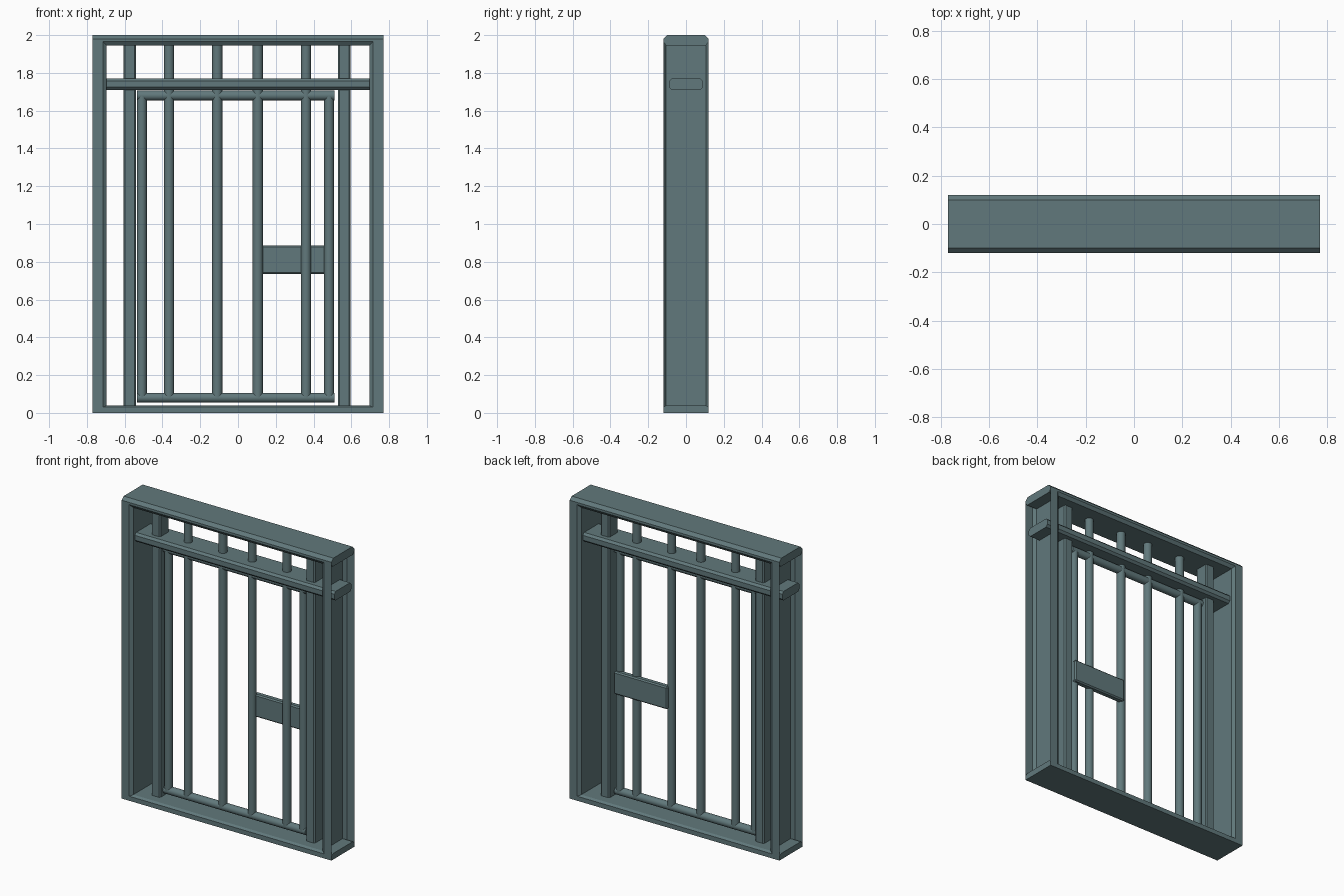
import bpy, bmesh, math
from mathutils import Matrix

if "Cube" in bpy.data.objects:
    bpy.data.objects.remove(bpy.data.objects["Cube"])

steel = bpy.data.materials.new("slate_steel")
steel.diffuse_color = (0.12, 0.19, 0.20, 1)
steel.use_nodes = True
steel.node_tree.nodes["Principled BSDF"].inputs["Base Color"].default_value = steel.diffuse_color


def finish(bm, name, smooth=False):
    me = bpy.data.meshes.new(name)
    bmesh.ops.recalc_face_normals(bm, faces=bm.faces)
    bm.to_mesh(me)
    bm.free()
    me.materials.append(steel)
    ob = bpy.data.objects.new(name, me)
    bpy.context.collection.objects.link(ob)
    if smooth:
        bpy.context.view_layer.objects.active = ob
        ob.select_set(True)
        bpy.ops.object.shade_smooth_by_angle(angle=math.radians(40))
        ob.select_set(False)
    return ob


def box(name, x0, x1, y0, y1, z0, z1, bevel=0.0, axis=None):
    """Box; bevels the edges running along one axis, or all edges."""
    bm = bmesh.new()
    size = (x1 - x0, y1 - y0, z1 - z0)
    mid = ((x0 + x1) / 2, (y0 + y1) / 2, (z0 + z1) / 2)
    bmesh.ops.create_cube(bm, size=1, matrix=Matrix.Translation(mid) @ Matrix.Diagonal((*size, 1)))
    if bevel:
        edges = [e for e in bm.edges if axis is None
                 or abs((e.verts[0].co - e.verts[1].co)[axis]) > 1e-4]
        bmesh.ops.bevel(bm, geom=edges, offset=bevel, segments=1, affect='EDGES')
    return finish(bm, name)


def rod(name, mid, length, radius, along_x=False):
    bm = bmesh.new()
    rot = Matrix.Rotation(math.pi / 2, 4, 'Y') if along_x else Matrix()
    bmesh.ops.create_cone(bm, cap_ends=True, segments=16, radius1=radius, radius2=radius,
                          depth=length, matrix=Matrix.Translation(mid) @ rot)
    return finish(bm, name, True)


def beam(name, half_profile, length):
    """Solid beam along x from the +y half of its (y, z) section."""
    ring = half_profile + [(-y, z) for y, z in reversed(half_profile)]
    bm = bmesh.new()
    ends = [[bm.verts.new((x, y, z)) for y, z in ring] for x in (-length / 2, length / 2)]
    for end in ends:
        bm.faces.new(end)
    n = len(ring)
    for i in range(n):
        j = (i + 1) % n
        bm.faces.new((ends[0][i], ends[0][j], ends[1][j], ends[1][i]))
    return finish(bm, name)


def jamb(name, side):
    """Sheet channel, open towards the outside of the frame."""
    half = [(0.77, -0.12), (0.715, -0.12), (0.695, -0.105)]
    path = half + [(x, -y) for x, y in reversed(half)]
    bm = bmesh.new()
    rows = [[bm.verts.new((side * x, y, z)) for x, y in path] for z in (0.03, 1.965)]
    for i in range(len(path) - 1):
        bm.faces.new((rows[0][i], rows[0][i + 1], rows[1][i + 1], rows[1][i]))
    return finish(bm, name)


# Outer frame
beam("top_beam", [(0.105, 1.945), (0.12, 1.965), (0.12, 1.98), (0.10, 2.0)], 1.54)
beam("sill", [(0.12, 0.0), (0.12, 0.03), (0.105, 0.04)], 1.54)
for side, label in ((-1, "left"), (1, "right")):
    jamb(label + "_jamb", side)

# Transom and door posts
box("transom", -0.77, 0.77, -0.09, 0.09, 1.71, 1.77, 0.014, 0)
for x, label in ((-0.572, "left"), (0.563, "right")):
    box(label + "_post", x - 0.033, x + 0.033, -0.048, 0.048, 0.035, 1.95, 0.008, 2)

# Door leaf: stiles and rails
for x, label in ((-0.509, "left"), (0.482, "right")):
    rod(label + "_stile", (x, 0, 0.88), 1.60, 0.026)
for z, label in ((0.08, "bottom"), (1.68, "top")):
    rod(label + "_rail", (-0.0125, 0, z), 1.045, 0.026, True)

# Bars, in the door and above it
for i, x in enumerate((-0.365, -0.11, 0.105, 0.36)):
    rod(f"bar_{i + 1}", (x, 0, 1.015), 1.87, 0.027)

# Lock plate on the back of the door
box("lock_plate", 0.11, 0.505, 0.0, 0.042, 0.735, 0.885, 0.008)
